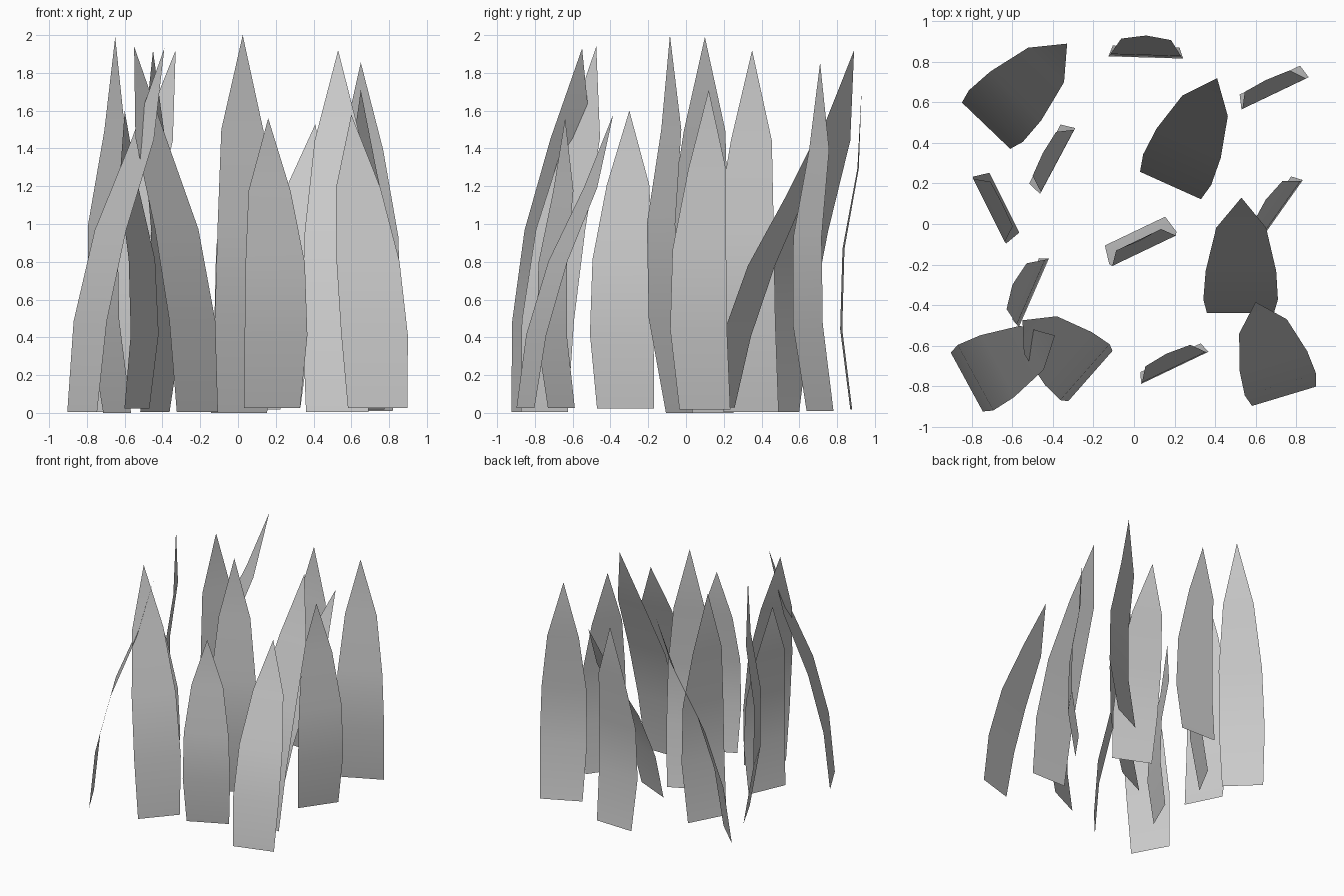
import bpy
from math import cos, sin, radians, hypot
from mathutils import Vector

# Blade profile at four even levels: half width, bow away from the base-to-tip line
HALF = [0.165, 0.184, 0.174, 0.123]
BOW = [0, -0.039, -0.04, -0.003]

# Base centre x, y; tip x, y, z; width direction x, y
BLADES = [
    (-0.73, 0.485, -0.33, 0.89, 1.92, 0.24, -0.23),
    (0.18, 0.19, 0.41, 0.72, 1.53, 0.30, -0.135),
    (0.525, -0.44, 0.53, 0.13, 1.92, 1, 0),
    (0.74, -0.85, 0.60, -0.385, 1.58, 0.315, 0.095),
    (-0.825, -0.78, -0.39, -0.55, 1.93, 0.155, -0.285),
    (-0.215, -0.75, -0.55, -0.475, 1.94, 0.22, 0.25),
    (0.06, 0.875, 0.06, 0.93, 1.72, 1, -0.03),
    (0.67, 0.71, 0.65, 0.71, 1.855, 0.9, 0.43),
    (-0.44, 0.345, -0.45, 0.35, 1.92, 0.47, 0.88),
    (-0.64, 0.105, -0.65, 0.10, 1.99, 0.145, -0.29),
    (-0.535, -0.32, -0.60, -0.30, 1.60, 0.14, 0.32),
    (0.005, -0.035, 0.025, -0.085, 2.0, 0.9, 0.43),
    (0.18, -0.66, 0.16, -0.64, 1.56, 0.9, 0.43),
    (0.68, 0.10, 0.65, 0.12, 1.71, 0.58, 0.82),
]


def grass_blade(i, bx, by, tx, ty, tz, wx, wy):
    base = Vector((bx, by, max(0, 0.06 * (2 - tz))))
    tip = Vector((tx, ty, tz))
    width = Vector((wx, wy, 0)).normalized()
    bend = Vector((-width.y, width.x, 0))
    verts = []
    for k in range(4):
        c = base.lerp(tip, k / 4) + bend * BOW[k] * tz
        verts += [c - width * HALF[k], c + width * HALF[k]]
    verts.append(tip)
    faces = [(2 * k, 2 * k + 1, 2 * k + 3, 2 * k + 2) for k in range(3)] + [(6, 7, 8)]
    mesh = bpy.data.meshes.new("grass_blade")
    mesh.from_pydata(verts, [], faces)
    mesh.shade_smooth()
    ob = bpy.data.objects.new(f"grass_blade_{i + 1}", mesh)
    bpy.context.collection.objects.link(ob)


# Tuft of loose blades
for i, b in enumerate(BLADES):
    # Left-to-right or reversed width, so that each blade bows along its own lean
    grass_blade(i, *b)
